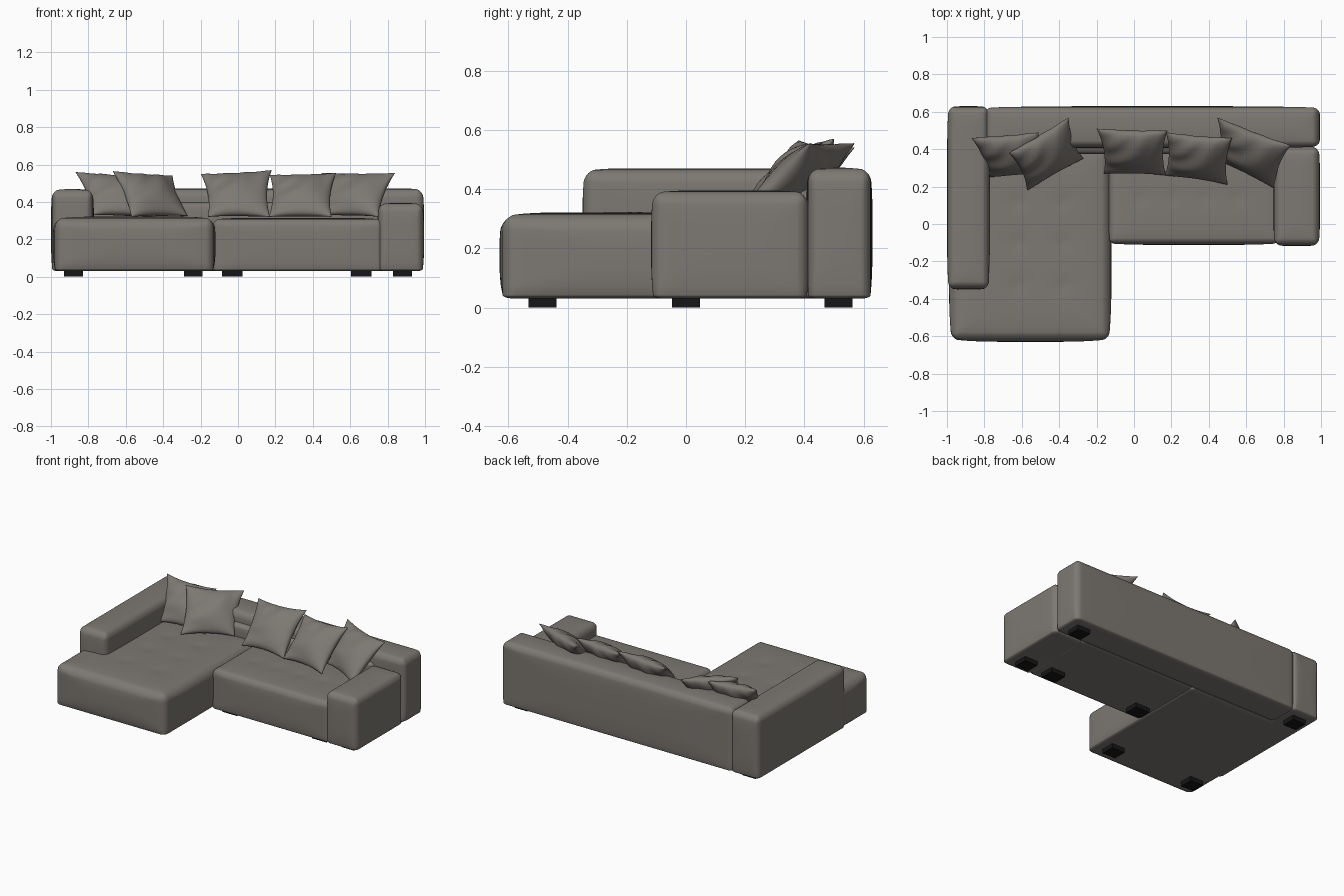
import bpy, bmesh, math, random
from mathutils import Vector

if "Cube" in bpy.data.objects:
    bpy.data.objects.remove(bpy.data.objects["Cube"])

random.seed(4)


def material(name, col):
    m = bpy.data.materials.new(name)
    m.diffuse_color = (*col, 1)
    m.use_nodes = True
    m.node_tree.nodes["Principled BSDF"].inputs["Base Color"].default_value = m.diffuse_color
    return m


FABRIC = material("taupe fabric", (0.205, 0.188, 0.168))
BLACK = material("black plastic", (0.008, 0.008, 0.009))


def finish(name, bm, mat):
    bmesh.ops.remove_doubles(bm, verts=bm.verts, dist=1e-5)
    bmesh.ops.recalc_face_normals(bm, faces=bm.faces)
    me = bpy.data.meshes.new(name)
    bm.to_mesh(me)
    bm.free()
    me.materials.append(mat)
    for p in me.polygons:
        p.use_smooth = mat is FABRIC
    ob = bpy.data.objects.new(name, me)
    bpy.context.collection.objects.link(ob)
    return ob


def sheet(bm, us, vs, fn):
    g = [[bm.verts.new(fn(u, v)) for v in vs] for u in us]
    for i in range(len(us) - 1):
        for j in range(len(vs) - 1):
            bm.faces.new((g[i][j], g[i + 1][j], g[i + 1][j + 1], g[i][j + 1]))


def spaced(a, b, r0, r1, step=0.03):
    """Coordinates along an axis, denser in the rounded ends."""
    n = max(2, round((b - a - r0 - r1) / step))
    s = [a + r0 * i / 5 for i in range(5)]
    s += [a + r0 + (b - a - r0 - r1) * i / n for i in range(n)]
    return s + [b - r1 + r1 * i / 5 for i in range(6)]


def soft_box(name, lo, hi, r=0.035, rtop=0.05, rbot=0.012, bulge=0.008, crown=0.012, tufts=()):
    """Upholstered block: rounded edges, swelling sides, crowned and tufted top."""
    lo, hi = Vector(lo), Vector(hi)
    c = (lo + hi) / 2
    a_lo, a_hi = (r, r, rbot), (r, r, rtop)
    axes = [spaced(lo[k], hi[k], a_lo[k], a_hi[k]) for k in range(3)]

    def shape(p):
        q, d = Vector(p), Vector((0, 0, 0))
        rad = [1, 1, 1]
        for k in range(3):
            rad[k] = a_hi[k] if p[k] > c[k] else a_lo[k]
            q[k] = min(max(p[k], lo[k] + a_lo[k]), hi[k] - a_hi[k])
            d[k] = (p[k] - q[k]) / rad[k]
        d.normalize()
        s = Vector([q[k] + d[k] * rad[k] for k in range(3)])
        # pull in the rims so the middles swell out
        t = [(s[k] - c[k]) / (hi[k] - c[k]) for k in range(3)]
        for k in (0, 1):
            s[k] -= t[k] * bulge * max(abs(t[1 - k]) ** 4, abs(t[2]) ** 3)
        top = max(0, t[2]) ** 3
        edge = min(hi[0] - s[0], s[0] - lo[0], hi[1] - s[1], s[1] - lo[1])
        s[2] -= top * crown * math.exp(-edge / 0.06)
        for x, y in tufts:
            s[2] -= top * 0.010 * math.exp(-math.hypot(s[0] - x, s[1] - y) / 0.03)
        return s

    bm = bmesh.new()
    for k in range(3):
        i, j = [n for n in range(3) if n != k]
        for side in (lo[k], hi[k]):
            def fn(u, v):
                p = [0, 0, 0]
                p[k], p[i], p[j] = side, u, v
                return shape(p)
            sheet(bm, axes[i], axes[j], fn)
    return finish(name, bm, FABRIC)


def pillow(name, tl, tr, bl, br, thick=0.062):
    """Scatter pillow hung between its four pointed corners."""
    tl, tr, bl, br = map(Vector, (tl, tr, bl, br))
    nrm = (br - tl).cross(tr - bl).normalized()
    ph = random.uniform(0, 6)
    n = 28
    ts = [math.sin(math.pi / 2 * (2 * i / n - 1)) for i in range(n + 1)]
    bm = bmesh.new()
    for side in (-1, 1):
        def fn(u, v):
            a = u * (1 - 0.11 * (1 - v * v))
            b = v * (1 - 0.11 * (1 - u * u))
            s, t = (a + 1) / 2, (b + 1) / 2
            p = bl.lerp(br, s).lerp(tl.lerp(tr, s), t)
            w = max(0, (1 - u * u) * (1 - v * v))
            fold = 0.006 * math.sin(7 * u * v + 4 * (u - v) + ph) * w ** 0.5
            return p + nrm * (side * thick * w ** 0.5 + fold)
        sheet(bm, ts, ts, fn)
    return finish(name, bm, FABRIC)


# seats
soft_box("chaise_seat", (-0.99, -0.63, 0.03), (-0.12, 0.43, 0.322), r=0.04, rtop=0.06, bulge=0.014, crown=0.02,
         tufts=[(x, y) for x in (-0.62, -0.38) for y in (-0.33, -0.1, 0.12)])
soft_box("right_seat", (-0.14, -0.112, 0.03), (0.78, 0.43, 0.315), r=0.03, rtop=0.045,
         tufts=[(x, 0.14) for x in (0.04, 0.21, 0.38, 0.55)])
# arms and back
soft_box("left_arm", (-1.0, -0.35, 0.03), (-0.77, 0.63, 0.472), rtop=0.045, crown=0.014)
soft_box("right_arm", (0.745, -0.118, 0.03), (0.995, 0.415, 0.397), rtop=0.045)
soft_box("backrest", (-0.80, 0.405, 0.03), (0.995, 0.63, 0.475), rtop=0.045, crown=0.014)
soft_box("lumbar_roll", (-0.79, 0.375, 0.25), (0.77, 0.47, 0.405), r=0.03, rtop=0.03)

# scatter pillows: top left, top right, bottom left, bottom right
corners = [
    ((-0.87, 0.46, 0.56), (-0.51, 0.49, 0.54), (-0.78, 0.25, 0.33), (-0.44, 0.27, 0.32)),
    ((-0.67, 0.38, 0.565), (-0.35, 0.57, 0.54), (-0.57, 0.18, 0.32), (-0.27, 0.35, 0.325)),
    ((-0.20, 0.51, 0.55), (0.18, 0.50, 0.57), (-0.16, 0.27, 0.32), (0.17, 0.26, 0.32)),
    ((0.17, 0.49, 0.545), (0.525, 0.46, 0.555), (0.165, 0.26, 0.32), (0.50, 0.21, 0.32)),
    ((0.445, 0.57, 0.555), (0.84, 0.42, 0.555), (0.45, 0.34, 0.33), (0.75, 0.19, 0.32)),
]
for i, cs in enumerate(corners):
    pillow(f"pillow_{i + 1}", *cs)

# feet
for i, (x, y) in enumerate([(-0.88, -0.485), (-0.24, -0.485), (-0.03, 0.0), (0.66, 0.0),
                            (0.88, 0.0), (-0.88, 0.515), (0.88, 0.515)]):
    bm = bmesh.new()
    bmesh.ops.create_cube(bm, size=1)
    w = 0.11 if x in (0.66, -0.03) else 0.1
    for v in bm.verts:
        v.co = Vector((x + v.co.x * w, y + v.co.y * 0.095, 0.018 + v.co.z * 0.036))
    finish(f"foot_{i + 1}", bm, BLACK)
